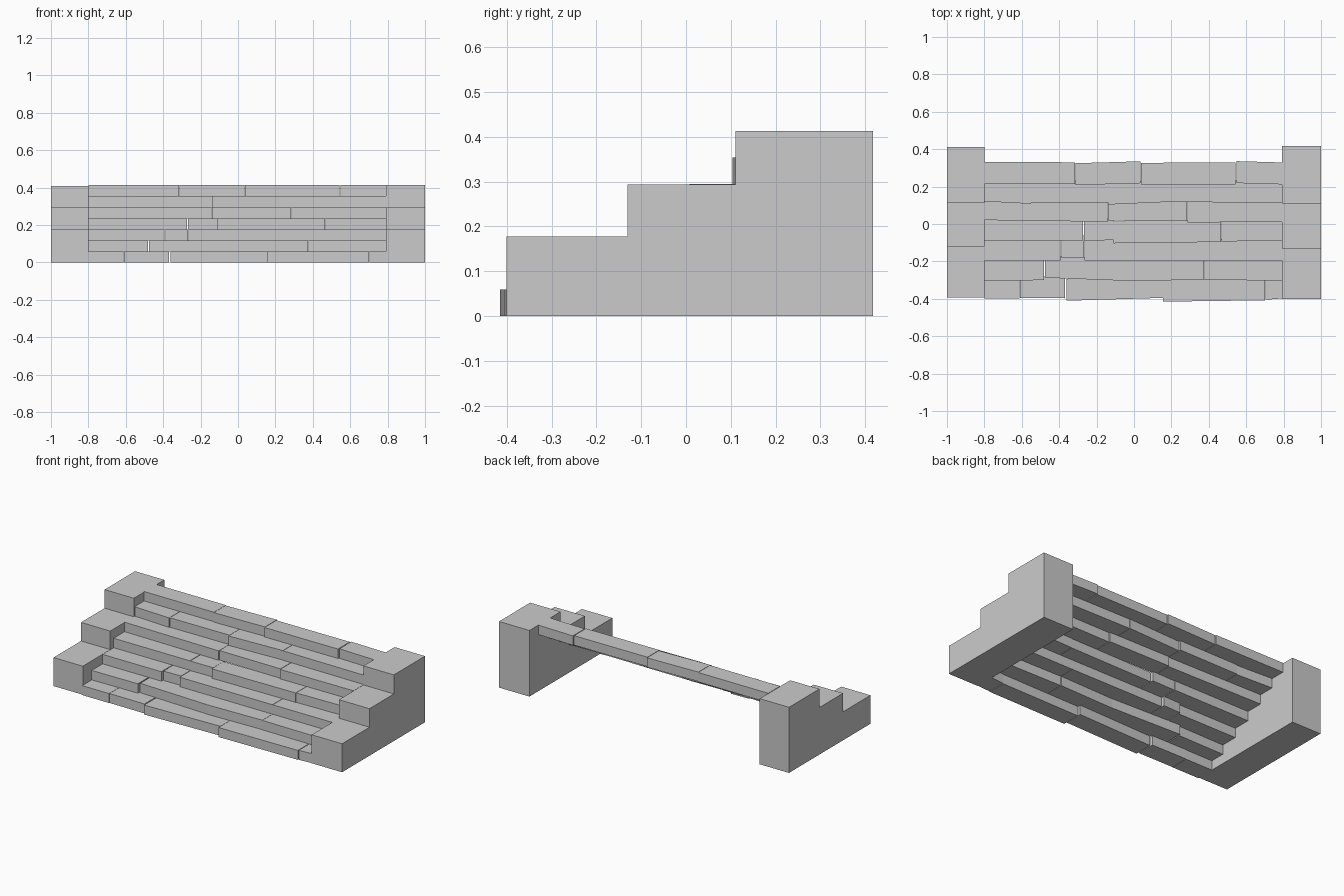
import bpy, bmesh

H = 0.413 / 7      # height of one stone course
DEPTH = 0.117      # tread depth of a stone


def prism(name, pts, axis, a, b):
    """Extrude a closed 2D outline along x (outline is y,z) or z (outline is x,y)."""
    bm = bmesh.new()
    if axis == 'x':
        vs = [bm.verts.new((a, p[0], p[1])) for p in pts]
        move = (b - a, 0, 0)
    else:
        vs = [bm.verts.new((p[0], p[1], a)) for p in pts]
        move = (0, 0, b - a)
    face = bm.faces.new(vs)
    ext = bmesh.ops.extrude_face_region(bm, geom=[face])
    moved = [v for v in ext['geom'] if isinstance(v, bmesh.types.BMVert)]
    bmesh.ops.translate(bm, verts=moved, vec=move)
    bmesh.ops.recalc_face_normals(bm, faces=bm.faces)
    me = bpy.data.meshes.new(name)
    bm.to_mesh(me)
    bm.free()
    ob = bpy.data.objects.new(name, me)
    bpy.context.collection.objects.link(ob)
    return ob


# Stepped side walls
def wall(name, x0, x1, front, s1, s2, back, top):
    prism(name, [(front, 0), (front, 0.178), (s1, 0.178), (s1, 0.294),
                 (s2, 0.294), (s2, top), (back, top), (back, 0)], 'x', x0, x1)


wall("left_wall", -1.0, -0.798, -0.392, -0.121, 0.112, 0.412, 0.410)
wall("right_wall", 0.79, 1.0, -0.401, -0.131, 0.110, 0.417, 0.413)

# Stones of each course, bottom to top: (x start, x end, front y at start, front y at end)
courses = [
    [(-0.80, -0.612, -0.398, -0.398), (-0.61, -0.368, -0.396, -0.397),
     (-0.362, 0.155, -0.410, -0.395), (0.156, 0.70, -0.415, -0.408),
     (0.704, 0.79, -0.405, -0.398)],
    [(-0.80, -0.482, -0.304, -0.300), (-0.475, 0.0, -0.287, -0.305),
     (0.0, 0.375, -0.306, -0.296), (0.377, 0.79, -0.298, -0.303)],
    [(-0.80, -0.393, -0.196, -0.196), (-0.388, -0.268, -0.182, -0.178),
     (-0.265, 0.376, -0.196, -0.197), (0.378, 0.79, -0.197, -0.196)],
    [(-0.80, -0.272, -0.087, -0.087), (-0.268, -0.11, -0.089, -0.086),
     (-0.109, 0.466, -0.103, -0.096), (0.468, 0.79, -0.094, -0.087)],
    [(-0.80, -0.142, 0.021, 0.012), (-0.14, 0.283, 0.018, 0.015),
     (0.286, 0.79, 0.008, 0.012)],
    [(-0.80, -0.552, 0.121, 0.108), (-0.55, -0.14, 0.113, 0.116),
     (-0.138, 0.226, 0.104, 0.120), (0.228, 0.79, 0.118, 0.113)],
    [(-0.80, -0.315, 0.214, 0.213), (-0.313, 0.034, 0.208, 0.218),
     (0.037, 0.542, 0.210, 0.212), (0.547, 0.79, 0.219, 0.212)],
]
for i, stones in enumerate(courses):
    for j, (x0, x1, y0, y1) in enumerate(stones):
        prism(f"step_{i + 1}_stone_{j + 1}",
              [(x0, y0), (x1, y1), (x1, y1 + DEPTH), (x0, y0 + DEPTH)],
              'z', i * H, (i + 1) * H)
